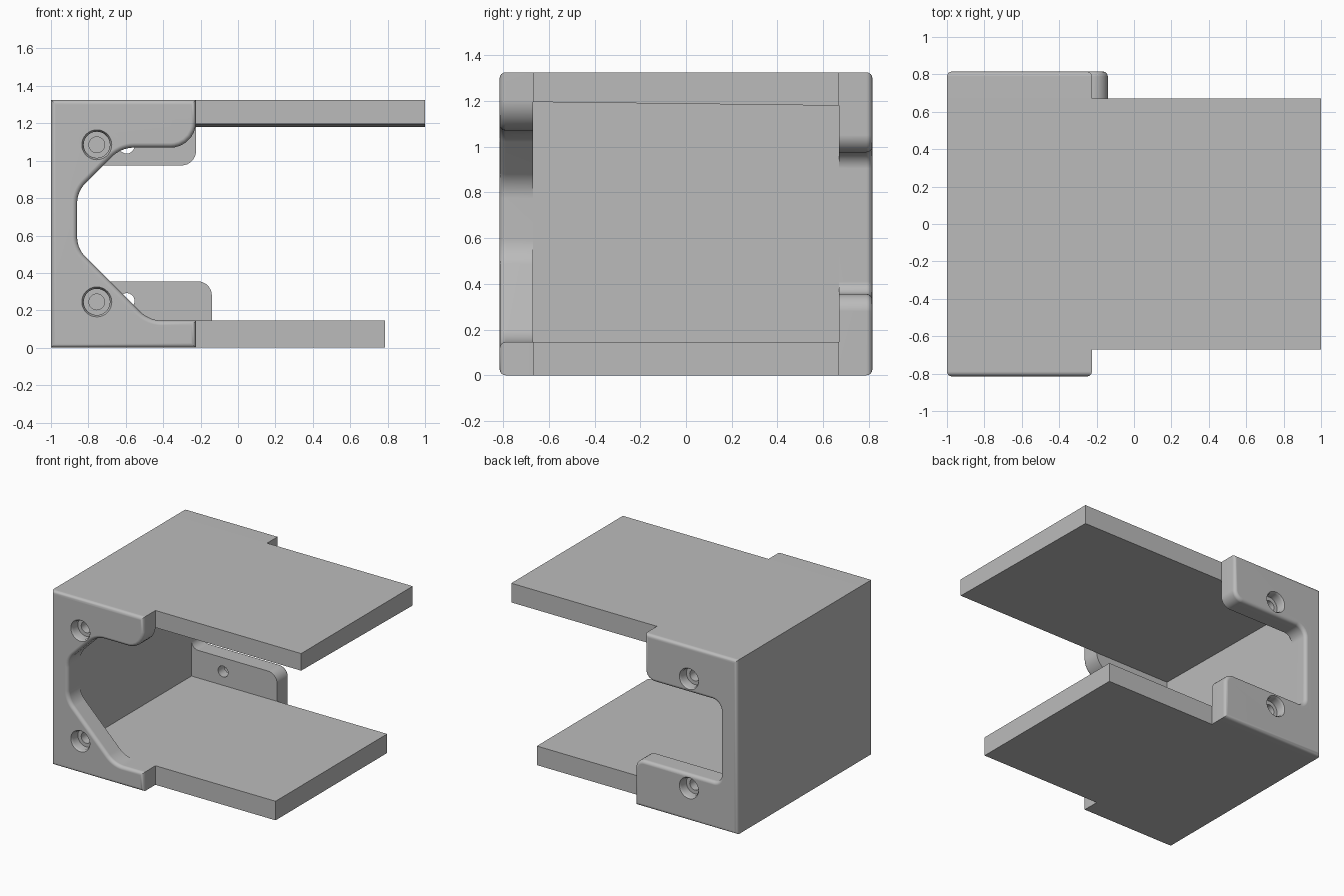
import bpy, bmesh, math
from mathutils import Vector

cube = bpy.data.objects.get("Cube")
if cube:
    bpy.data.objects.remove(cube, do_unlink=True)

grey = bpy.data.materials.new("plain_grey")
grey.use_nodes = True
GREY = (0.5, 0.5, 0.5, 1)
grey.diffuse_color = GREY
grey.node_tree.nodes["Principled BSDF"].inputs["Base Color"].default_value = GREY

HEIGHT = 1.325
INNER = 0.67      # inner face of the flanges
OUTER = 0.815     # outer face of the flanges
WALL = -0.86      # inner face of the end wall
EDGE = -0.225     # free edge of the flanges


def finish(name, bm):
    bmesh.ops.recalc_face_normals(bm, faces=bm.faces)
    mesh = bpy.data.meshes.new(name)
    bm.to_mesh(mesh)
    bm.free()
    mesh.materials.append(grey)
    obj = bpy.data.objects.new(name, mesh)
    bpy.context.collection.objects.link(obj)
    return obj


def rounded(corners, steps=7):
    """Outline from (x, z, radius) corners, each replaced by an arc."""
    out = []
    for i, (x, z, r) in enumerate(corners):
        p = Vector((x, z))
        if r == 0:
            out.append(p)
            continue
        a = (Vector(corners[i - 1][:2]) - p).normalized()
        b = (Vector(corners[(i + 1) % len(corners)][:2]) - p).normalized()
        half = a.angle(b) / 2
        centre = p + (a + b).normalized() * r / math.sin(half)
        start = p + a * r / math.tan(half) - centre
        end = p + b * r / math.tan(half) - centre
        for k in range(steps + 1):
            t = k / steps
            out.append(centre + start.lerp(end, t).normalized() * r)
    return out


def extrude(outline, y0, y1):
    """Prism along y; returns the bmesh and its y1 vertices."""
    bm = bmesh.new()
    near = [bm.verts.new((p[0], y0, p[1])) for p in outline]
    far = [bm.verts.new((p[0], y1, p[1])) for p in outline]
    bm.faces.new(near)
    bm.faces.new(far[::-1])
    n = len(near)
    for i in range(n):
        j = (i + 1) % n
        bm.faces.new((near[i], far[i], far[j], near[j]))
    return bm, far


def cut_hole(obj, x, z, side):
    """Counterbored screw hole with a flared lip, entered from outside."""
    bm = bmesh.new()
    rings = []
    for radius, depth in ((0.087, -0.01), (0.07, 0.015), (0.07, 0.07), (0.042, 0.07), (0.042, 0.2)):
        rings.append([bm.verts.new((x + radius * math.cos(a), side * (OUTER - depth), z + radius * math.sin(a)))
                      for a in (math.tau * k / 32 for k in range(32))])
    for r, s in zip(rings, rings[1:]):
        for i in range(32):
            bm.faces.new((r[i - 1], r[i], s[i], s[i - 1]))
    bm.faces.new(rings[0])
    bm.faces.new(rings[-1])
    cutter = finish("hole_cutter", bm)
    cutter.hide_render = True
    mod = obj.modifiers.new("hole", "BOOLEAN")
    mod.operation = "DIFFERENCE"
    mod.solver = "EXACT"
    mod.object = cutter
    bpy.context.view_layer.objects.active = obj
    bpy.ops.object.modifier_apply(modifier=mod.name)
    bpy.data.objects.remove(cutter, do_unlink=True)


def flange(name, corners, side, holes):
    bm, far = extrude(rounded(corners), side * INNER, side * OUTER)
    rim = [e for e in bm.edges if all(v in far for v in e.verts)]
    bmesh.ops.recalc_face_normals(bm, faces=bm.faces)
    # soften the outer rim
    bmesh.ops.bevel(bm, geom=rim, offset=0.026, offset_type="OFFSET", segments=4,
                    profile=0.5, affect="EDGES", clamp_overlap=False)
    obj = finish(name, bm)
    for x, z in holes:
        cut_hole(obj, x, z, side)
    bpy.ops.object.select_all(action="DESELECT")
    obj.select_set(True)
    bpy.context.view_layer.objects.active = obj
    bpy.ops.object.shade_smooth_by_angle(angle=math.radians(40))
    mod = obj.modifiers.new("flat_faces", "WEIGHTED_NORMAL")
    mod.keep_sharp = True


# End wall with the top and bottom plates, one C section
section = [(-1, 0), (0.785, 0), (0.785, 0.145), (WALL, 0.145),
           (WALL, 1.187), (1, 1.187), (1, HEIGHT), (-1, HEIGHT)]
body, _ = extrude(section, -INNER, INNER)
for v in body.verts:
    # underside of the top plate tapers slightly toward the back
    if 1 < v.co.z < 1.3:
        v.co.z -= 0.012 * v.co.y
finish("c_shaped_body", body)

# Front flange with sloped opening
flange("front_flange", [
    (-1, 0, 0), (EDGE, 0, 0), (EDGE, 0.145, 0), (-0.475, 0.145, 0.17),
    (WALL, 0.53, 0.15), (WALL, 0.835, 0.15), (-0.625, 1.07, 0.17),
    (EDGE, 1.07, 0.135), (EDGE, HEIGHT, 0), (-1, HEIGHT, 0)],
    -1, [(-0.755, 0.245), (-0.755, 1.085)])

# Back flange with square opening
flange("back_flange", [
    (-1, 0, 0), (-0.14, 0, 0), (-0.14, 0.355, 0.075), (WALL, 0.355, 0.055),
    (WALL, 0.975, 0.07), (EDGE, 0.975, 0.075), (EDGE, HEIGHT, 0), (-1, HEIGHT, 0)],
    1, [(-0.595, 0.25), (-0.595, 1.08)])
